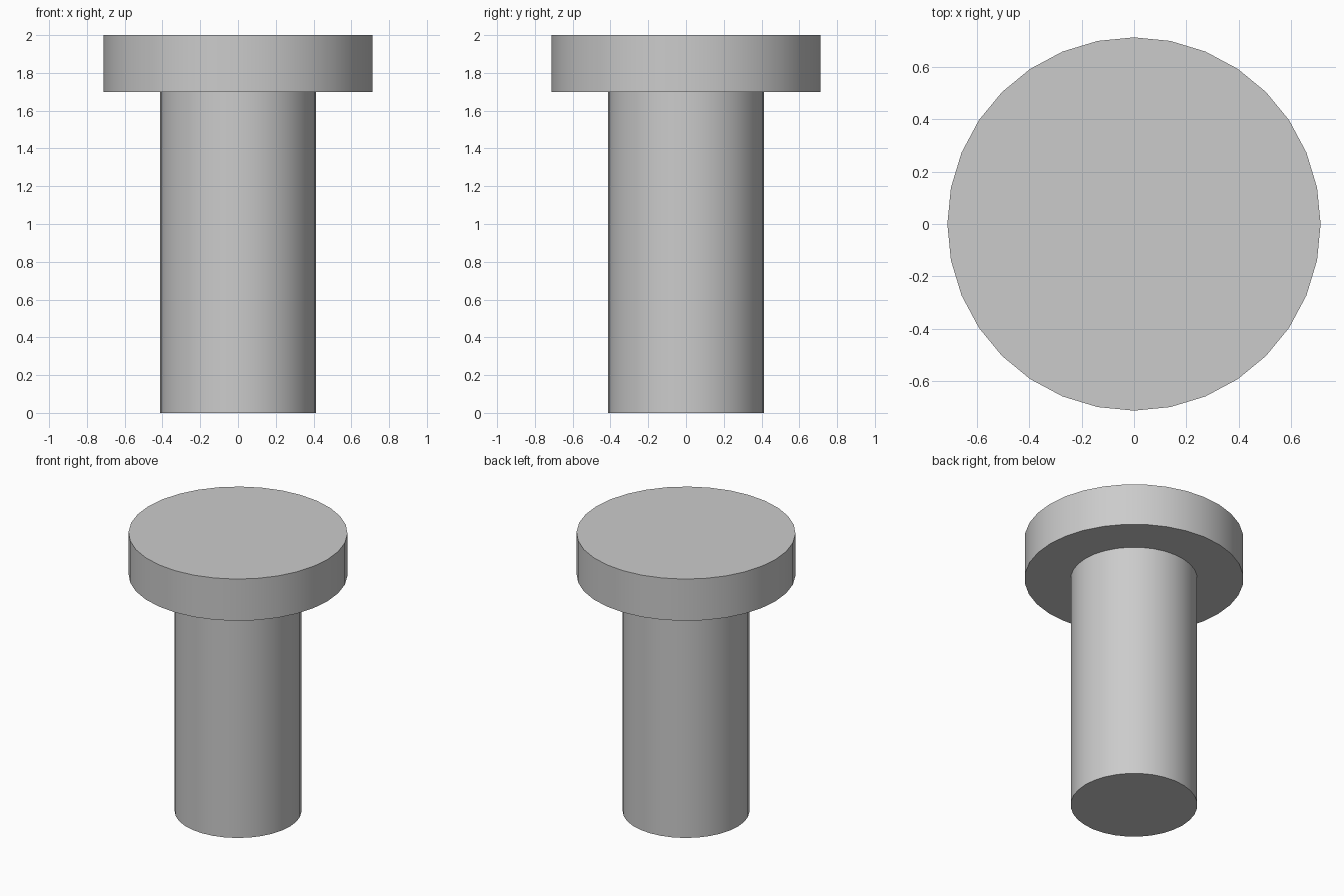
import bpy, bmesh, math

if "Cube" in bpy.data.objects:
    bpy.data.objects.remove(bpy.data.objects["Cube"])

SIDES = 32
# Half profile (radius, height): shaft bottom, shaft top, head underside, head top
PROFILE = [(0.413, 0), (0.413, 1.70), (0.713, 1.70), (0.713, 2.0)]

# Headed pin: rings of the profile joined by quads, capped at both ends
bm = bmesh.new()
rings = []
for r, z in PROFILE:
    rings.append([bm.verts.new((r * math.cos(2 * math.pi * i / SIDES),
                                r * math.sin(2 * math.pi * i / SIDES), z))
                  for i in range(SIDES)])
for low, high in zip(rings, rings[1:]):
    for i in range(SIDES):
        j = (i + 1) % SIDES
        bm.faces.new((low[i], low[j], high[j], high[i]))
bm.faces.new(rings[0][::-1])
bm.faces.new(rings[-1])
bmesh.ops.recalc_face_normals(bm, faces=bm.faces)

mesh = bpy.data.meshes.new("headed_pin")
bm.to_mesh(mesh)
bm.free()
pin = bpy.data.objects.new("headed_pin", mesh)
bpy.context.collection.objects.link(pin)

# Smooth round walls, sharp rims
bpy.context.view_layer.objects.active = pin
pin.select_set(True)
bpy.ops.object.shade_smooth_by_angle(angle=math.radians(30))
